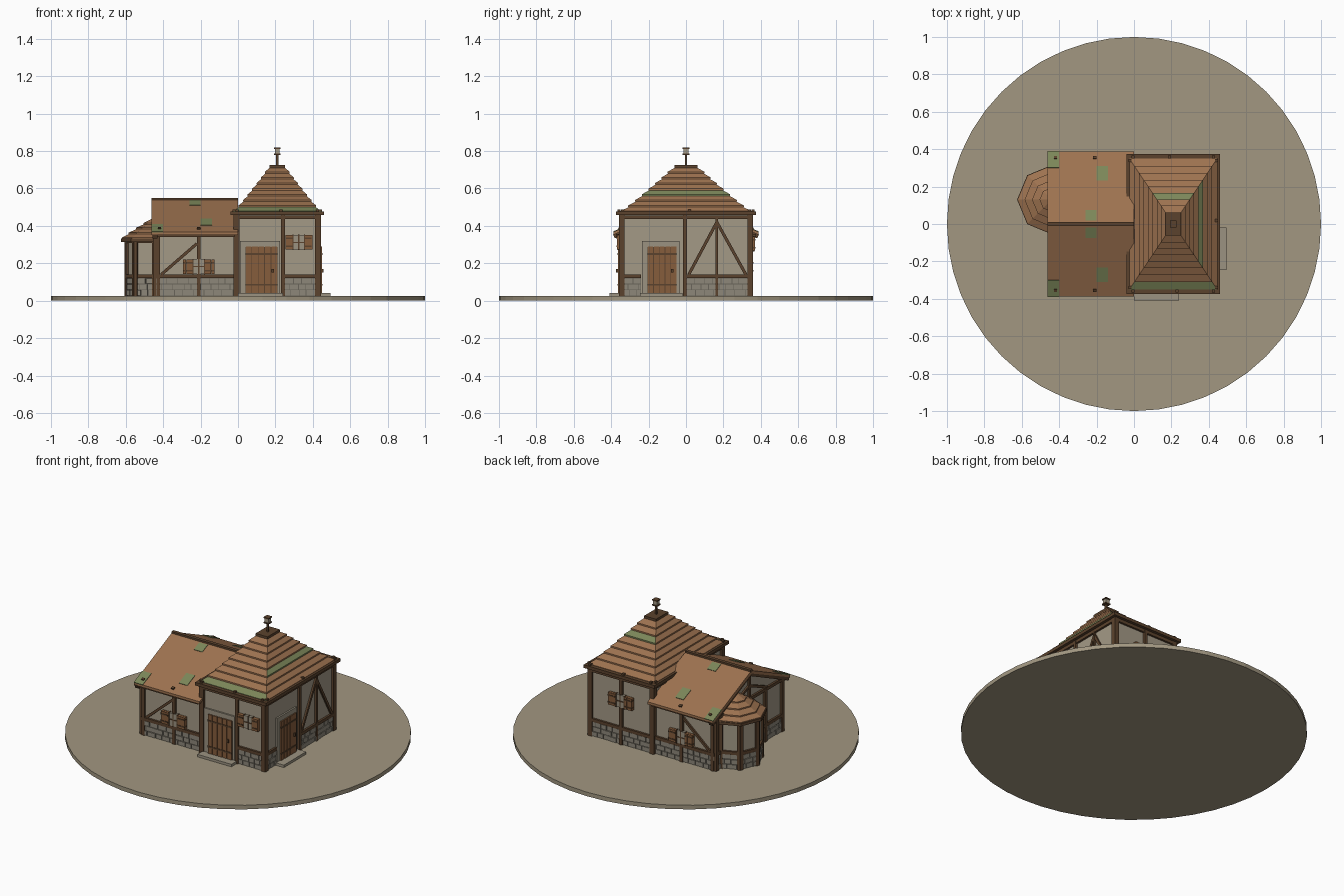
import bpy, bmesh, math, random
from mathutils import Matrix, Vector

random.seed(4)
if "Cube" in bpy.data.objects:
    bpy.data.objects.remove(bpy.data.objects["Cube"])

COLOURS = {
    "earth": (0.36, 0.31, 0.22),
    "plaster": (0.37, 0.32, 0.24),
    "pale_stone": (0.33, 0.29, 0.22),
    "dark_timber": (0.105, 0.055, 0.026),
    "plank_wood": (0.24, 0.11, 0.045),
    "roof_clay": (0.34, 0.17, 0.08),
    "moss": (0.20, 0.24, 0.10),
    "stone": (0.27, 0.245, 0.195),
    "mortar": (0.14, 0.125, 0.10),
}
NAMES = list(COLOURS)
MATS = []
for name, rgb in COLOURS.items():
    m = bpy.data.materials.new(name)
    m.use_nodes = True
    m.diffuse_color = (*rgb, 1)
    bsdf = m.node_tree.nodes["Principled BSDF"]
    bsdf.inputs["Base Color"].default_value = (*rgb, 1)
    bsdf.inputs["Roughness"].default_value = 0.9
    MATS.append(m)

PARTS = {}


def part(name):
    return PARTS.setdefault(name, bmesh.new())


def box(name, mat, frame, u, z, d, turn=0):
    """Box in a wall frame: u along the wall, z up, d outward."""
    mid = Vector(((u[0] + u[1]) / 2, -(d[0] + d[1]) / 2, (z[0] + z[1]) / 2))
    size = (abs(u[1] - u[0]), abs(d[1] - d[0]), abs(z[1] - z[0]), 1)
    mx = frame @ Matrix.Translation(mid) @ Matrix.Rotation(turn, 4, "Y") @ Matrix.Diagonal(size)
    made = bmesh.ops.create_cube(part(name), size=1, matrix=mx)
    for f in {f for v in made["verts"] for f in v.link_faces}:
        f.material_index = NAMES.index(mat)


def brace(name, frame, a, b, d, w=0.016):
    ln = math.dist(a, b)
    cu, cz = (a[0] + b[0]) / 2, (a[1] + b[1]) / 2
    turn = -math.atan2(b[1] - a[1], b[0] - a[0])
    box(name, "dark_timber", frame, (cu - ln / 2, cu + ln / 2), (cz - w / 2, cz + w / 2), d, turn)


def loft(name, mat, rings, side_mats=()):
    """Skin stacked rings of points and cap both ends."""
    bm = part(name)
    loops = [[bm.verts.new(p) for p in r] for r in rings]
    n = len(rings[0])
    faces = [bm.faces.new(loops[0]), bm.faces.new(loops[-1])]
    for lo, hi in zip(loops, loops[1:]):
        faces += [bm.faces.new((lo[i], lo[(i + 1) % n], hi[(i + 1) % n], hi[i])) for i in range(n)]
    for f in faces:
        f.material_index = NAMES.index(mat)
    for side in side_mats:
        for f in faces[2 + side::n]:
            f.material_index = NAMES.index("moss")


def wall_frame(x, y, degrees):
    return Matrix.Translation((x, y, 0)) @ Matrix.Rotation(math.radians(degrees), 4, "Z")


def masonry(name, frame, u0, u1, d):
    """Three staggered courses of stones on a mortar bed."""
    box(name, "mortar", frame, (u0, u1), (0.02, 0.122), (d - 0.02, d + 0.004))
    for row in range(3):
        z, u = 0.029 + row * 0.031, u0
        first = True
        while u < u1 - 0.01:
            w = random.uniform(0.035, 0.062) * (0.6 if first and row % 2 else 1)
            first = False
            box(name, "stone", frame, (u + 0.002, min(u + w, u1) - 0.002), (z, z + 0.027),
                (d, d + random.uniform(0.007, 0.012)))
            u += w


def posts(name, frame, us, z1, d, w=0.022):
    for u in us:
        box(name, "dark_timber", frame, (u - w / 2, u + w / 2), (0.025, z1), (d - 0.01, d + 0.014))


def rail(name, frame, u0, u1, z, d, h=0.02):
    box(name, "dark_timber", frame, (u0, u1), (z - h / 2, z + h / 2), (d - 0.01, d + 0.013))


def window(name, frame, u, z, d, half=0.085):
    box(name, "pale_stone", frame, (u - 0.032, u + 0.032), (z - 0.04, z + 0.04), (d, d + 0.018))
    for k in (-1, 0, 1):
        box(name, "dark_timber", frame, (u + k * 0.03 - 0.003, u + k * 0.03 + 0.003),
            (z - 0.042, z + 0.042), (d, d + 0.021))
    box(name, "dark_timber", frame, (u - 0.03, u + 0.03), (z - 0.003, z + 0.003), (d, d + 0.021))
    for s in (-1, 1):
        for k in range(3):
            a = u + s * (0.033 + k * (half - 0.033) / 3)
            box(name, "plank_wood", frame, (a, a + s * 0.016), (z - 0.038, z + 0.038), (d, d + 0.024))
        for dz in (-0.022, 0.022):
            box(name, "dark_timber", frame, (u + s * 0.033, u + s * half),
                (z + dz - 0.004, z + dz + 0.004), (d, d + 0.027))


def door(name, frame, u0, u1, d):
    box(name, "pale_stone", frame, (u0 - 0.03, u1 + 0.015), (0.025, 0.32), (d, d + 0.01))
    w = (u1 - u0) / 5
    for k in range(5):
        box(name, "plank_wood", frame, (u0 + k * w + 0.002, u0 + (k + 1) * w - 0.002),
            (0.04, 0.29), (d, d + 0.018))
    box(name, "dark_timber", frame, (u0, u1), (0.04, 0.288), (d, d + 0.013))
    for z in (0.085, 0.25):
        box(name, "dark_timber", frame, (u0, u1), (z - 0.005, z + 0.005), (d, d + 0.021))
    box(name, "dark_timber", frame, (u1 - 0.03, u1 - 0.018), (0.15, 0.17), (d, d + 0.028))
    box(name + "_step", "pale_stone", frame, (u0 - 0.04, u1 + 0.03), (0.02, 0.042), (d, d + 0.065))


# Ground disc
circle = [(math.cos(a), math.sin(a)) for a in [math.tau * i / 48 for i in range(48)]]
loft("ground", "earth", [[(x, y, z) for x, y in circle] for z in (0, 0.026)])

# Tower walls
TX, HX, HY = 0.21, 0.22, 0.345
tower = wall_frame(TX, 0, 0)
box("tower_walls", "plaster", tower, (-HX, HX), (0.02, 0.465), (-HY, HY))
t_front, t_right, t_back, t_left = [wall_frame(TX, 0, a) for a in (0, 90, 180, 270)]
for fr, half, d, mid in ((t_front, HX, HY, 0.03), (t_right, HY, HX, -0.005),
                         (t_back, HX, HY, 0), (t_left, HY, HX, 0)):
    posts("tower_frame", fr, (-half + 0.002, half - 0.002), 0.46, d, 0.03)
    posts("tower_frame", fr, (mid,), 0.46, d, 0.02)
    rail("tower_frame", fr, -half, half, 0.446, d)
for fr, u0, u1, d in ((t_front, 0.03, HX, HY), (t_right, 0, HY, HX),
                      (t_right, -HY, -0.24, HX), (t_back, -HX, HX, HY)):
    masonry("tower_plinth", fr, u0, u1, d)
    rail("tower_frame", fr, u0, u1, 0.13, d)
for foot in (0.015, 0.32):
    brace("tower_frame", t_right, (foot, 0.14), (0.165, 0.42), (HX, HX + 0.011))
posts("tower_frame", t_right, (0.165,), 0.44, HX, 0.012)
door("front_door", t_front, -0.17, 0.0, HY)
door("side_door", t_right, -0.205, -0.05, HX)
window("tower_front_window", t_front, 0.115, 0.312, HY, 0.068)
window("tower_back_window", t_back, 0, 0.305, HY)

# Tower roof: eave beams, pegs and overlapping courses
for fr, half, d in ((t_front, 0.25, 0.375), (t_right, 0.375, 0.25),
                    (t_back, 0.25, 0.375), (t_left, 0.375, 0.25)):
    box("tower_eaves", "dark_timber", fr, (-half, half), (0.457, 0.477), (d - 0.024, d))
    for u in (-half + 0.035, 0.02, half - 0.035):
        box("tower_eaves", "dark_timber", fr, (u - 0.008, u + 0.008), (0.47, 0.488), (d - 0.026, d - 0.01))


def rect(f, z):
    hx, hy = 0.245 * f, 0.365 * f
    return [(TX - hx, -hy, z), (TX + hx, -hy, z), (TX + hx, hy, z), (TX - hx, hy, z)]


scale = [0.96, 0.85, 0.745, 0.645, 0.55, 0.455, 0.36, 0.27, 0.18]
moss_sides = {0: (0,), 3: (1,), 5: (2,)}
for i, (f0, f1) in enumerate(zip(scale, scale[1:])):
    z = 0.47 + i * 0.03
    loft("tower_roof", "roof_clay", [rect(f0, z), rect(f0, z + 0.009), rect(f1 - 0.03, z + 0.034)],
         moss_sides.get(i, ()))
    loft("tower_roof", "dark_timber", [rect(f0 - 0.012, z - 0.006), rect(f0 - 0.012, z + 0.002)])
loft("tower_roof_cap", "dark_timber", [rect(0.17, 0.70), rect(0.17, 0.725)])

# Lantern on the peak
box("lantern", "dark_timber", tower, (-0.006, 0.006), (0.72, 0.785), (-0.006, 0.006))
box("lantern", "plaster", tower, (-0.013, 0.013), (0.782, 0.812), (-0.013, 0.013))
for z in (0.78, 0.812):
    box("lantern", "dark_timber", tower, (-0.018, 0.018), (z, z + 0.007), (-0.018, 0.018))

# Wing walls with gable
WX, WY, MID = 0.44, 0.335, -0.21
profile = [(-WY, 0.02), (WY, 0.02), (WY, 0.365), (0, 0.52), (-WY, 0.365)]
loft("wing_walls", "plaster", [[(x, y, z) for y, z in profile] for x in (-WX, 0)])
w_front, w_back = wall_frame(MID, 0, 0), wall_frame(MID, 0, 180)
for fr, s, label in ((w_front, 1, "front"), (w_back, -1, "back")):
    a, b = sorted((-0.23 * s, 0.2 * s))
    masonry("wing_plinth", fr, a, b, WY)
    posts("wing_frame", fr, (-0.217 * s, 0, 0.195 * s), 0.36, WY, 0.02)
    for z in (0.13, 0.358):
        rail("wing_frame", fr, a, b, z, WY)
    brace("wing_frame", fr, (-0.2 * s, 0.14), (-0.01 * s, 0.305), (WY, WY + 0.011))
    window("wing_" + label + "_window", fr, 0, 0.182, WY)
gable = wall_frame(0, 0, 270)
masonry("wing_plinth", gable, -WY, WY, WX)
posts("wing_frame", gable, (-WY + 0.005, 0.16, WY - 0.005), 0.36, WX, 0.024)
for z in (0.13, 0.358):
    rail("wing_frame", gable, -WY, WY, z, WX)
box("wing_frame", "dark_timber", gable, (-0.01, 0.01), (0.36, 0.52), (WX, WX + 0.012))
for s in (-1, 1):
    brace("wing_frame", gable, (s * 0.385, 0.343), (0, 0.518), (WX - 0.01, WX + 0.018), 0.022)
    brace("wing_frame", gable, (s * 0.18, 0.365), (s * 0.005, 0.44), (WX, WX + 0.011))

# Wing roof, ridge, moss patches and pegs
eave = [(-0.387, 0.368), (0, 0.543), (0.387, 0.368), (0.387, 0.352), (0, 0.524), (-0.387, 0.352)]
loft("wing_roof", "roof_clay", [[(x, y, z) for y, z in eave] for x in (-0.462, 0)])
box("wing_ridge", "dark_timber", wall_frame(0, 0, 0), (-0.462, 0), (0.53, 0.549), (-0.011, 0.011))
pitch = math.atan2(0.175, 0.387)
for s in (1, -1):
    slope = (Matrix.Translation((0, 0, 0.543)) @ Matrix.Rotation(0 if s == 1 else math.pi, 4, "Z")
             @ Matrix.Rotation(pitch, 4, "X"))
    for x0, x1, d0, d1 in ((-0.463, -0.4, 0.33, 0.426), (-0.2, -0.14, 0.255, 0.34), (-0.26, -0.2, 0.02, 0.08)):
        box("roof_moss", "moss", slope, (x0 * s, x1 * s), (-0.003, 0.003), (d0, d1))
    for x in (-0.42, -0.21):
        box("roof_pegs", "dark_timber", slope, (x * s - 0.009, x * s + 0.009), (-0.01, 0.009), (0.38, 0.395))
    box("wing_eave", "dark_timber", wall_frame(0, 0, 0), (-0.45, -0.02), (0.34, 0.356), (s * 0.355, s * 0.375))

# Half-octagon bay
BX, BY, R = -0.44, 0.13, 0.152


def octagon(r, z):
    return [(BX + r * math.cos(a), BY + r * math.sin(a), z) for a in [math.tau * i / 8 for i in range(8)]]


loft("bay_walls", "plaster", [octagon(R, 0.02), octagon(R, 0.335)])
apothem, side = R * math.cos(math.pi / 8), R * math.sin(math.pi / 8)
for k in range(4):
    fr = wall_frame(BX, BY, 202.5 + 45 * k)
    masonry("bay_plinth", fr, -side, side, apothem)
    posts("bay_frame", fr, (-side + 0.004, side - 0.004), 0.335, apothem, 0.022)
    for z in (0.13, 0.318):
        rail("bay_frame", fr, -side, side, z, apothem)
    reach = 0.185
    half = reach * math.sin(math.pi / 8)
    box("bay_eaves", "dark_timber", fr, (-half, half), (0.315, 0.333),
        (reach * 0.924 - 0.02, reach * 0.924))
radii = [0.18, 0.145, 0.105, 0.065, 0.03]
for i, (r0, r1) in enumerate(zip(radii, radii[1:])):
    z = 0.33 + i * 0.026
    loft("bay_roof", "roof_clay", [octagon(r0, z), octagon(r0, z + 0.008), octagon(r1 - 0.01, z + 0.03)])
    loft("bay_roof", "dark_timber", [octagon(r0 - 0.004, z - 0.005), octagon(r0 - 0.004, z + 0.002)])

# Turn every part into an object with only the materials it uses
for name, bm in PARTS.items():
    bmesh.ops.recalc_face_normals(bm, faces=bm.faces)
    used = sorted({f.material_index for f in bm.faces})
    for f in bm.faces:
        f.material_index = used.index(f.material_index)
    mesh = bpy.data.meshes.new(name)
    bm.to_mesh(mesh)
    bm.free()
    for i in used:
        mesh.materials.append(MATS[i])
    bpy.context.collection.objects.link(bpy.data.objects.new(name, mesh))
